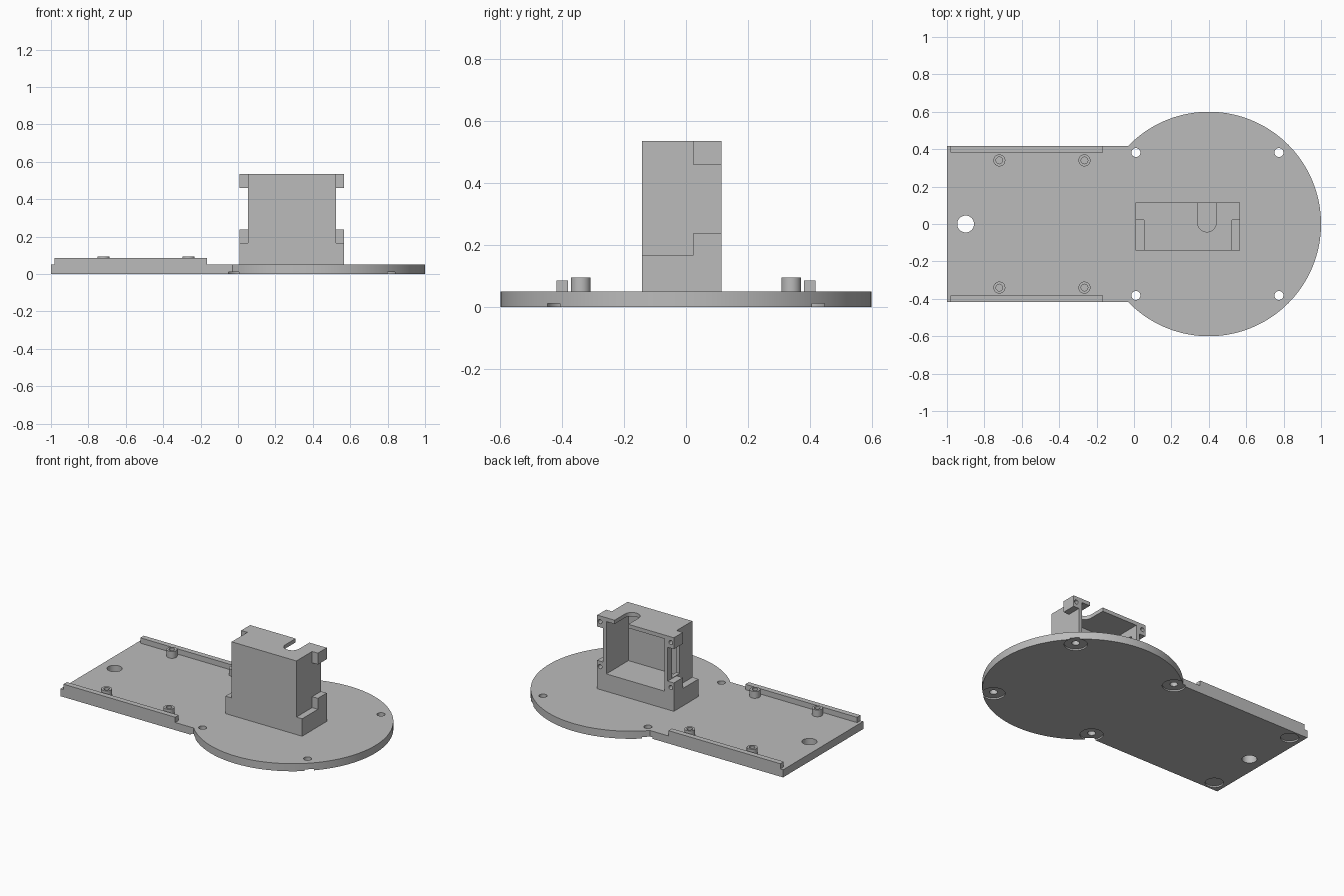
import bpy, bmesh, math

cube = bpy.data.objects.get("Cube")
if cube:
    bpy.data.objects.remove(cube, do_unlink=True)

grey = bpy.data.materials.new("plain_grey")
grey.use_nodes = True
COLOUR = (0.5, 0.5, 0.5, 1)
grey.diffuse_color = COLOUR
grey.node_tree.nodes["Principled BSDF"].inputs["Base Color"].default_value = COLOUR

PLACE = {"X": lambda u, v, w: (w, u, v),
         "Y": lambda u, v, w: (u, w, v),
         "Z": lambda u, v, w: (u, v, w)}


def prism(name, outline, lo, hi, axis="Z"):
    """Extrude a 2D outline between two levels along an axis."""
    bm = bmesh.new()
    place = PLACE[axis]
    bottom = bm.faces.new([bm.verts.new(place(u, v, lo)) for u, v in outline])
    moved = bmesh.ops.extrude_face_region(bm, geom=[bottom])["geom"]
    offset = place(0, 0, hi - lo)
    bmesh.ops.translate(bm, vec=offset,
                        verts=[g for g in moved if isinstance(g, bmesh.types.BMVert)])
    bmesh.ops.recalc_face_normals(bm, faces=bm.faces)
    mesh = bpy.data.meshes.new(name)
    bm.to_mesh(mesh)
    bm.free()
    mesh.materials.append(grey)
    obj = bpy.data.objects.new(name, mesh)
    bpy.context.collection.objects.link(obj)
    return obj


def arc(u, v, r, start=0, end=360, n=32):
    full = end - start == 360
    steps = n if full else n + 1
    angles = [math.radians(start + (end - start) * i / n) for i in range(steps)]
    return [(u + r * math.cos(a), v + r * math.sin(a)) for a in angles]


def rect(u0, u1, v0, v1):
    return [(u0, v0), (u1, v0), (u1, v1), (u0, v1)]


def cut(target, *shape):
    """Subtract a prism from the target and discard the cutter."""
    cutter = prism("cutter", *shape)
    cutter.hide_render = True
    mod = target.modifiers.new("cut", "BOOLEAN")
    mod.operation = "DIFFERENCE"
    mod.solver = "EXACT"
    mod.object = cutter
    bpy.context.view_layer.objects.active = target
    bpy.ops.object.modifier_apply(modifier=mod.name)
    bpy.data.objects.remove(cutter, do_unlink=True)


TOP = 0.05          # upper surface of the plate
HALF = 0.418        # half width of the straight tail

# Base plate: round disc joined to a straight tail
meet = 180 - math.degrees(math.asin(HALF / 0.6))
outline = arc(0.4, 0, 0.6, -meet, meet, 128) + [(-1, HALF), (-1, -HALF)]
plate = prism("base_plate", outline, 0, TOP)
cut(plate, arc(-0.9, 0, 0.045), -0.1, 0.1)
for side in (-1, 1):
    # Screw holes with shallow recesses underneath
    for x in (0.01, 0.775):
        cut(plate, arc(x, side * 0.382, 0.07), -0.1, 0.01)
        cut(plate, arc(x, side * 0.382, 0.024), -0.1, 0.1)
    # Foot recesses under the tail corners
    cut(plate, arc(-0.92, side * 0.35, 0.055), -0.1, 0.01)

# Rails and hollow standoffs on the tail
for side, word in ((-1, "front"), (1, "back")):
    inner, outer = sorted((side * 0.382, side * HALF))
    prism(word + "_rail", rect(-0.98, -0.165, inner, outer), TOP, 0.085)
    for x, place in ((-0.72, "outer"), (-0.265, "inner")):
        post = prism(f"{word}_{place}_standoff", arc(x, side * 0.34, 0.032), TOP, 0.095)
        cut(post, arc(x, side * 0.34, 0.018), TOP - 0.01, 0.2)

# Housing: wide foot with a narrower hollow box above, open at the back
FRONT, BACK = -0.142, 0.115
X0, X1, X2, X3 = 0.008, 0.053, 0.525, 0.567
STEP, ROOF = 0.165, 0.535
housing = prism("housing", [(X0, TOP), (X3, TOP), (X3, STEP), (X2, STEP), (X2, ROOF),
                            (X1, ROOF), (X1, STEP), (X0, STEP)], FRONT, BACK, "Y")
cut(housing, rect(X1 + 0.025, X2 - 0.025, STEP, ROOF - 0.025), FRONT + 0.027, 0.3, "Y")

# Rounded slot in the roof and cable window in the right wall
slot = arc(0.39, 0.008, 0.05, 180, 360, 20) + [(0.44, 0.3), (0.34, 0.3)]
cut(housing, slot, 0.45, 0.6)
cut(housing, rect(-0.01, 0.07, 0.24, 0.455), 0, 0.15, "X")

# Mounting ears with screw bores
for a, b, side in ((X0, X1, "right"), (X2, X3, "left")):
    for low, high, level in ((STEP, 0.237, "lower"), (0.46, ROOF, "upper")):
        ear = prism(f"{side}_{level}_ear", rect(a, b, low, high), 0.022, BACK, "Y")
        cut(ear, arc((a + b) / 2, (low + high) / 2, 0.014, 0, 360, 20), 0.05, 0.2, "Y")

# Smooth the round walls, keep edges sharp
bpy.ops.object.select_all(action="DESELECT")
for obj in bpy.context.collection.objects:
    if obj.type == "MESH" and grey.name in obj.data.materials:
        obj.select_set(True)
        bpy.context.view_layer.objects.active = obj
bpy.ops.object.shade_smooth_by_angle(angle=math.radians(30))
